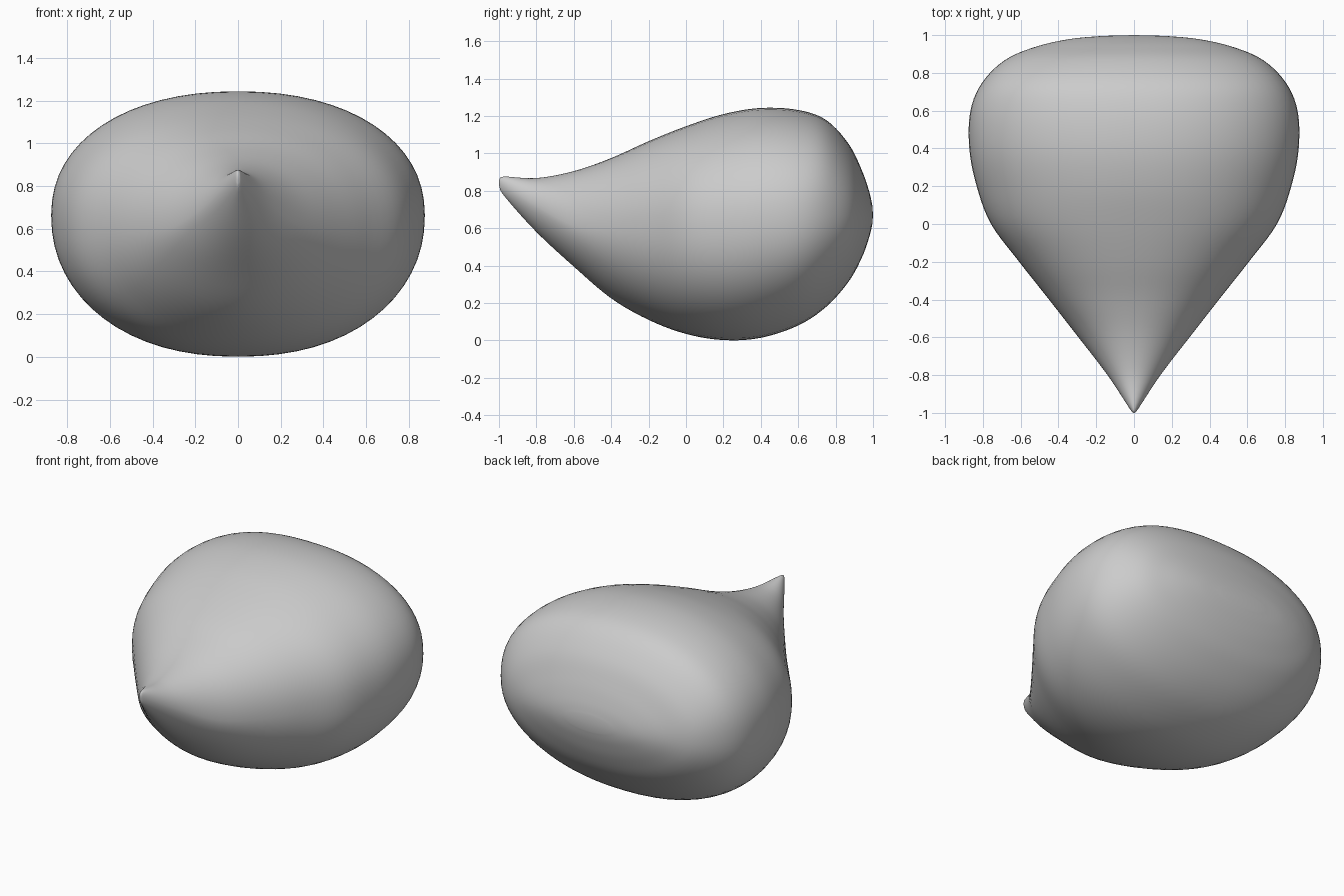
import bpy, bmesh
from math import cos, sin, tau

if "Cube" in bpy.data.objects:
    bpy.data.objects.remove(bpy.data.objects["Cube"])

# Sections from the pointed front to the round back:
# y, half width, top z, bottom z, widest z, top exponent, bottom exponent
SECTIONS = [
    (-0.998, 0.008, 0.862, 0.825, 0.845, 2.0, 2.0),
    (-0.97, 0.028, 0.876, 0.770, 0.825, 2.0, 1.9),
    (-0.80, 0.140, 0.868, 0.580, 0.720, 2.0, 1.85),
    (-0.60, 0.294, 0.905, 0.395, 0.615, 2.05, 1.9),
    (-0.40, 0.450, 0.975, 0.225, 0.590, 2.15, 1.95),
    (-0.20, 0.608, 1.065, 0.110, 0.600, 2.2, 2.05),
    (0.00, 0.757, 1.145, 0.035, 0.620, 2.2, 2.15),
    (0.20, 0.833, 1.210, 0.002, 0.640, 2.17, 2.2),
    (0.40, 0.872, 1.243, 0.014, 0.660, 2.17, 2.2),
    (0.60, 0.866, 1.232, 0.080, 0.665, 2.2, 2.2),
    (0.75, 0.803, 1.178, 0.180, 0.670, 2.25, 2.15),
    (0.87, 0.680, 1.050, 0.315, 0.670, 2.15, 2.1),
    (0.94, 0.515, 0.910, 0.442, 0.670, 2.0, 2.0),
    (0.98, 0.335, 0.795, 0.553, 0.670, 2.0, 2.0),
    (0.996, 0.160, 0.722, 0.620, 0.670, 2.0, 2.0),
]
STEPS, SIDES = 5, 64


def spline(a, b, c, d, t):
    return [0.5 * (2 * q + (r - p) * t + (2 * p - 5 * q + 4 * r - s) * t * t
                   + (3 * q - p - 3 * r + s) * t ** 3)
            for p, q, r, s in zip(a, b, c, d)]


def ring(bm, sec):
    y, w, top, bottom, mid, n_top, n_bottom = sec
    verts = []
    for i in range(SIDES):
        c, s = cos(tau * i / SIDES), sin(tau * i / SIDES)
        n, h = (n_top, top - mid) if s >= 0 else (n_bottom, mid - bottom)
        x = w * abs(c) ** (2 / n) * (1 if c > 0 else -1)
        z = mid + h * abs(s) ** (2 / n) * (1 if s > 0 else -1)
        verts.append(bm.verts.new((x, y, z)))
    return verts


# Teardrop body lofted through the interpolated sections
bm = bmesh.new()
pts = [SECTIONS[0]] + SECTIONS + [SECTIONS[-1]]
rings = []
for k in range(len(SECTIONS) - 1):
    for j in range(STEPS):
        rings.append(ring(bm, spline(*pts[k:k + 4], j / STEPS)))
rings.append(ring(bm, SECTIONS[-1]))
for a, b in zip(rings, rings[1:]):
    for i in range(SIDES):
        j = (i + 1) % SIDES
        bm.faces.new((a[i], a[j], b[j], b[i]))

# Closed tip and back
for loop, co in ((rings[0], (0, -1, 0.845)), (rings[-1], (0, 1, 0.67))):
    pole = bm.verts.new(co)
    for i in range(SIDES):
        bm.faces.new((loop[i], loop[(i + 1) % SIDES], pole))
bmesh.ops.recalc_face_normals(bm, faces=bm.faces[:])
for f in bm.faces:
    f.smooth = True

mesh = bpy.data.meshes.new("teardrop_body")
bm.to_mesh(mesh)
bm.free()
body = bpy.data.objects.new("teardrop_body", mesh)
bpy.context.collection.objects.link(body)
